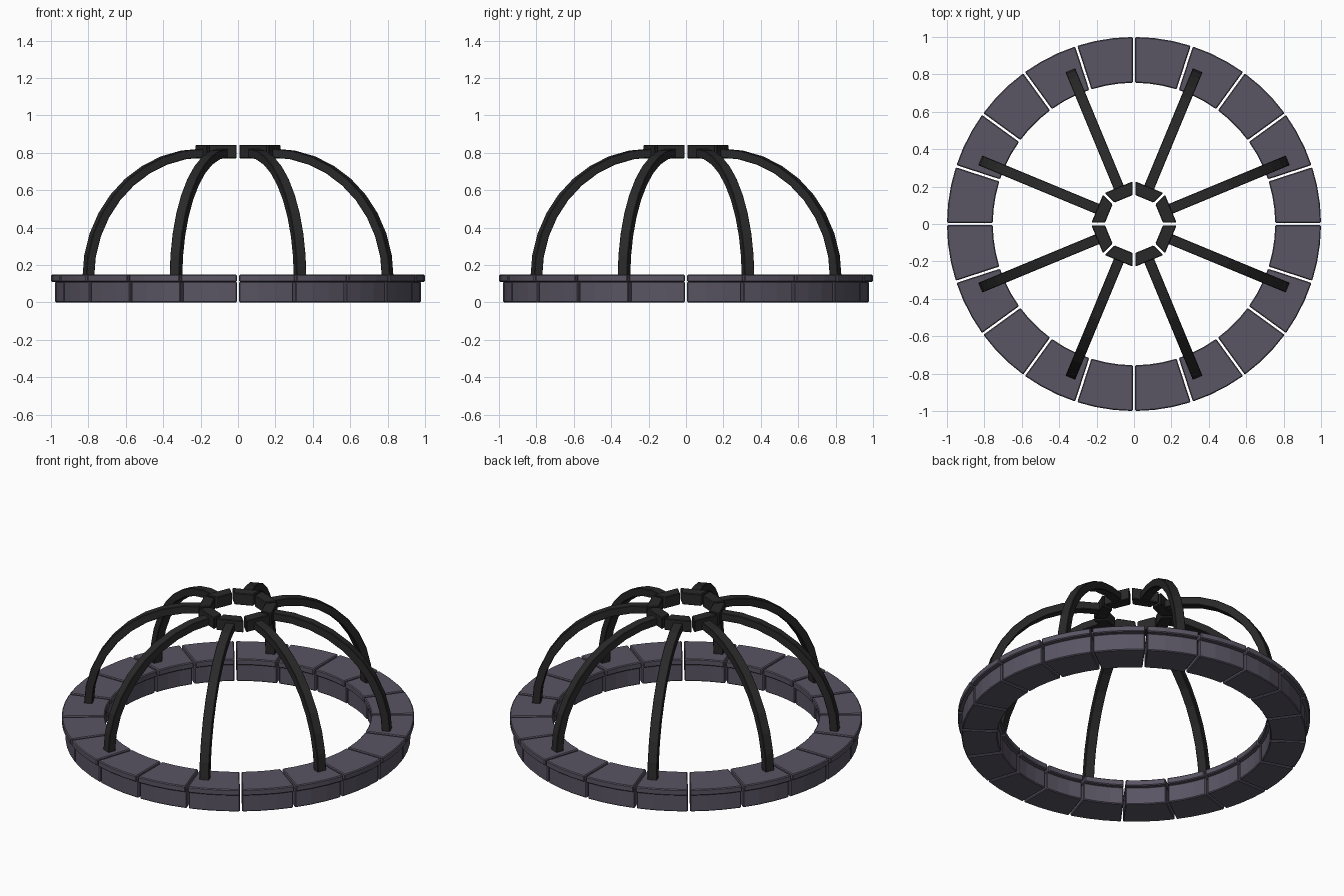
import bpy, bmesh
from math import sin, cos, pi, radians

if "Cube" in bpy.data.objects:
    bpy.data.objects.remove(bpy.data.objects["Cube"])


def material(name, rgb):
    m = bpy.data.materials.new(name)
    m.use_nodes = True
    m.diffuse_color = (*rgb, 1)
    m.node_tree.nodes["Principled BSDF"].inputs["Base Color"].default_value = (*rgb, 1)
    return m


stone = material("purple grey stone", (0.1, 0.09, 0.125))
iron = material("black iron", (0.022, 0.022, 0.022))


def loft(bm, sections):
    """Join a row of four-point sections into a closed bar."""
    rows = [[bm.verts.new(p) for p in s] for s in sections]
    for a, b in zip(rows, rows[1:]):
        for i in range(4):
            j = (i + 1) % 4
            bm.faces.new((a[i], a[j], b[j], b[i]))
    bm.faces.new(rows[0][::-1])
    bm.faces.new(rows[-1])


def finish(name, bm, mat, bevel):
    bmesh.ops.recalc_face_normals(bm, faces=bm.faces)
    mesh = bpy.data.meshes.new(name)
    bm.to_mesh(mesh)
    bm.free()
    mesh.materials.append(mat)
    obj = bpy.data.objects.new(name, mesh)
    bpy.context.collection.objects.link(obj)
    mod = obj.modifiers.new("worn edges", "BEVEL")
    mod.width = bevel
    mod.segments = 1
    mod.limit_method = "ANGLE"
    mod.angle_limit = radians(40)
    return obj


def block_ring(name, mat, count, steps, inner, outer, low, high, gap, bevel):
    """A ring of separate wedge blocks with parallel joints between them."""
    bm = bmesh.new()
    for k in range(count):
        sections = []
        for s in range(steps + 1):
            t = s / steps
            angle = 2 * pi * (k + t) / count
            inset = gap / 2 * (1 - 2 * t)
            section = []
            for r, z in ((inner, low), (outer, low), (outer, high), (inner, high)):
                a = angle + inset / r
                section.append((r * cos(a), r * sin(a), z))
            sections.append(section)
        loft(bm, sections)
    return finish(name, bm, mat, bevel)


# Stone kerb and its overhanging coping
block_ring("base_blocks", stone, 20, 3, 0.775, 0.978, 0.0, 0.11, 0.012, 0.005)
block_ring("coping_slabs", stone, 20, 3, 0.755, 1.0, 0.11, 0.148, 0.012, 0.005)

# Eight-sided crown at the top of the dome
block_ring("crown_ring", iron, 8, 1, 0.155, 0.228, 0.77, 0.842, 0.014, 0.004)

# Curved ribs: a quarter arc each, from the coping up to the crown
bm = bmesh.new()
half_width, steps = 0.028, 9
arc_r, arc_z = 0.2, 0.132
for k in range(8):
    turn = pi / 4 * (k + 0.5)
    sections = []
    for s in range(steps + 1):
        a = pi / 2 * s / steps
        section = []
        for radius, side in ((0.643, -1), (0.69, -1), (0.69, 1), (0.643, 1)):
            r = arc_r + radius * cos(a)
            w = side * half_width
            section.append((r * cos(turn) - w * sin(turn),
                            r * sin(turn) + w * cos(turn),
                            arc_z + radius * sin(a)))
        sections.append(section)
    loft(bm, sections)
finish("dome_ribs", bm, iron, 0.003)
